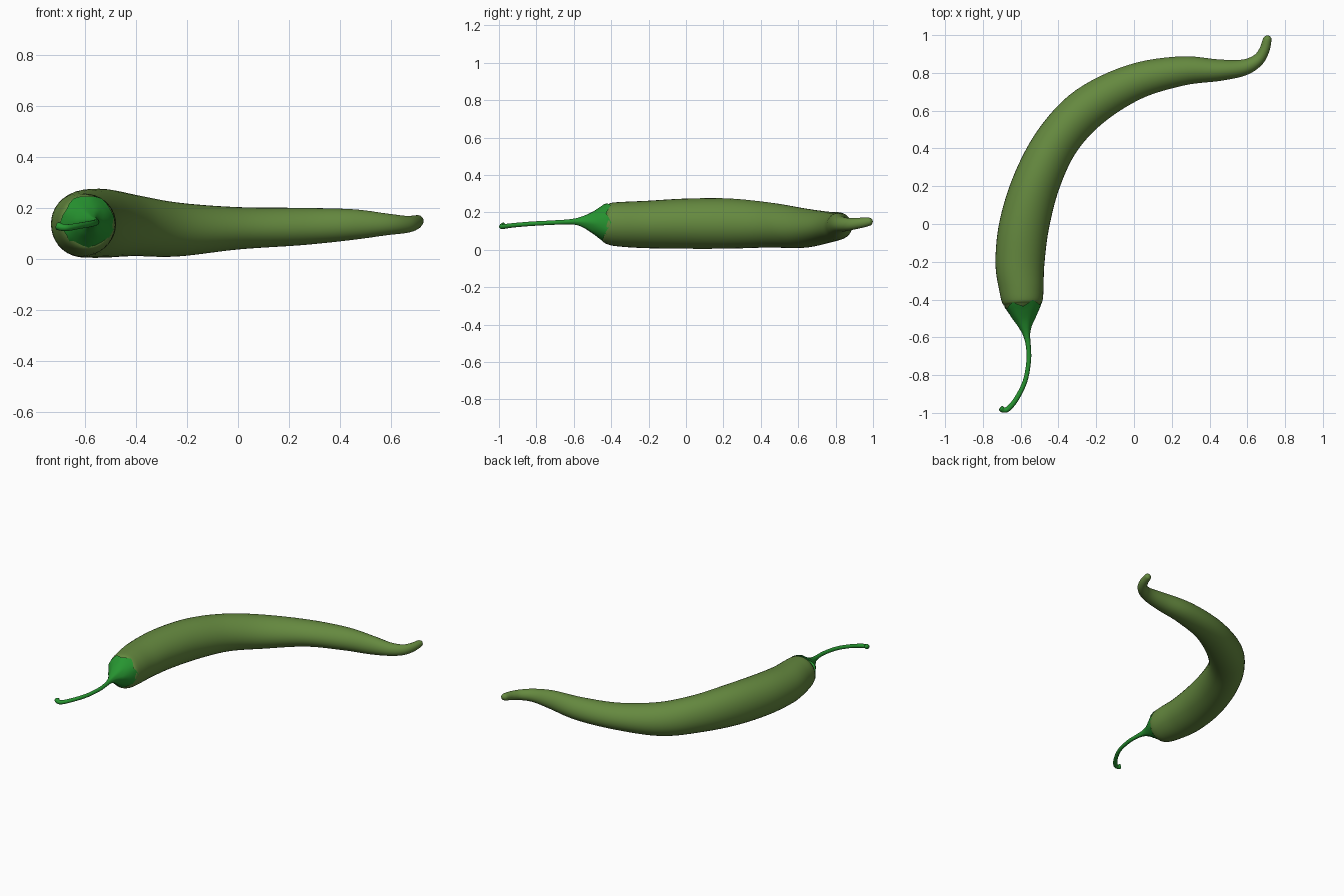
import bpy, bmesh, math
from mathutils import Vector


def spline(keys, steps):
    """Catmull-Rom interpolation of tuples."""
    k = [Vector(p) for p in keys]
    k = [2 * k[0] - k[1]] + k + [2 * k[-1] - k[-2]]
    out = []
    for i in range(1, len(k) - 2):
        a, b, c, d = k[i - 1:i + 3]
        for s in range(steps):
            t = s / steps
            out.append(0.5 * (2 * b + (c - a) * t + (2 * a - 5 * b + 4 * c - d) * t * t
                              + (3 * b - a - 3 * c + d) * t ** 3))
    return out + [k[-2]]


def sweep(name, keys, sides, steps, color, shape=None, cap_start=True):
    """Tube through keys (x, y, z, side radius, up radius)."""
    rows = spline(keys, steps)
    pts = [Vector(r[:3]) for r in rows]
    n = len(rows)
    bm = bmesh.new()
    rings = []
    for i, r in enumerate(rows):
        t = (pts[min(i + 1, n - 1)] - pts[max(i - 1, 0)]).normalized()
        side = t.cross(Vector((0, 0, 1))).normalized()
        up = side.cross(t)
        ring = []
        for j in range(sides):
            a = math.tau * j / sides
            f, shift = shape(i / (n - 1), a) if shape else (1, 0)
            ring.append(bm.verts.new(pts[i] + t * shift + side * (math.cos(a) * r[3] * f)
                                     + up * (math.sin(a) * r[4] * f)))
        rings.append(ring)
    for p, q in zip(rings, rings[1:]):
        for j in range(sides):
            bm.faces.new((p[j], p[(j + 1) % sides], q[(j + 1) % sides], q[j]))
    if cap_start:
        bm.faces.new(rings[0][::-1])
    bm.faces.new(rings[-1])
    bmesh.ops.recalc_face_normals(bm, faces=bm.faces)
    me = bpy.data.meshes.new(name)
    bm.to_mesh(me)
    bm.free()
    for p in me.polygons:
        p.use_smooth = True
    mat = bpy.data.materials.new(name + "_green")
    mat.diffuse_color = color
    me.materials.append(mat)
    ob = bpy.data.objects.new(name, me)
    bpy.context.collection.objects.link(ob)
    return ob


# Curved, slightly lumpy fruit
def lumps(t, a):
    fade = math.sin(math.pi * t)
    return 1 + 0.018 * fade * math.sin(3 * a + 5 * t), 0


sweep("pepper_body", [
    (-0.585, -0.455, 0.145, 0.06, 0.06), (-0.588, -0.438, 0.143, 0.088, 0.09),
    (-0.59, -0.41, 0.14, 0.107, 0.111), (-0.597, -0.34, 0.137, 0.118, 0.12),
    (-0.605, -0.2, 0.136, 0.13, 0.127), (-0.582, 0.0, 0.14, 0.132, 0.134),
    (-0.515, 0.23, 0.14, 0.125, 0.134), (-0.405, 0.445, 0.131, 0.117, 0.12),
    (-0.24, 0.62, 0.115, 0.113, 0.106), (0.0, 0.752, 0.12, 0.096, 0.083),
    (0.25, 0.81, 0.127, 0.078, 0.073), (0.45, 0.814, 0.135, 0.057, 0.06),
    (0.58, 0.828, 0.136, 0.043, 0.043), (0.655, 0.867, 0.136, 0.033, 0.034),
    (0.69, 0.92, 0.142, 0.027, 0.029), (0.705, 0.975, 0.15, 0.023, 0.023),
    (0.708, 0.991, 0.153, 0.016, 0.016), (0.709, 0.998, 0.154, 0.005, 0.005),
], 36, 6, (0.13, 0.25, 0.05, 1), lumps)


# Lobed cap flaring over the shoulder and narrowing into the stem
def lobes(t, a):
    edge = max(0, 1 - t * 5)
    return 1 + 0.04 * (1 - t) * math.cos(6 * a), -0.014 * edge * math.cos(6 * a)


sweep("calyx_and_stem", [
    (-0.588, -0.425, 0.144, 0.104, 0.106), (-0.585, -0.452, 0.145, 0.088, 0.089),
    (-0.581, -0.495, 0.147, 0.062, 0.062), (-0.576, -0.54, 0.15, 0.036, 0.036),
    (-0.569, -0.585, 0.151, 0.019, 0.019), (-0.56, -0.64, 0.149, 0.013, 0.013),
    (-0.557, -0.72, 0.145, 0.012, 0.012), (-0.576, -0.83, 0.139, 0.012, 0.012),
    (-0.622, -0.925, 0.131, 0.013, 0.012), (-0.665, -0.977, 0.124, 0.014, 0.013),
    (-0.69, -0.985, 0.125, 0.014, 0.014), (-0.705, -0.975, 0.13, 0.016, 0.016),
], 24, 5, (0.02, 0.3, 0.03, 1), lobes, cap_start=False)
